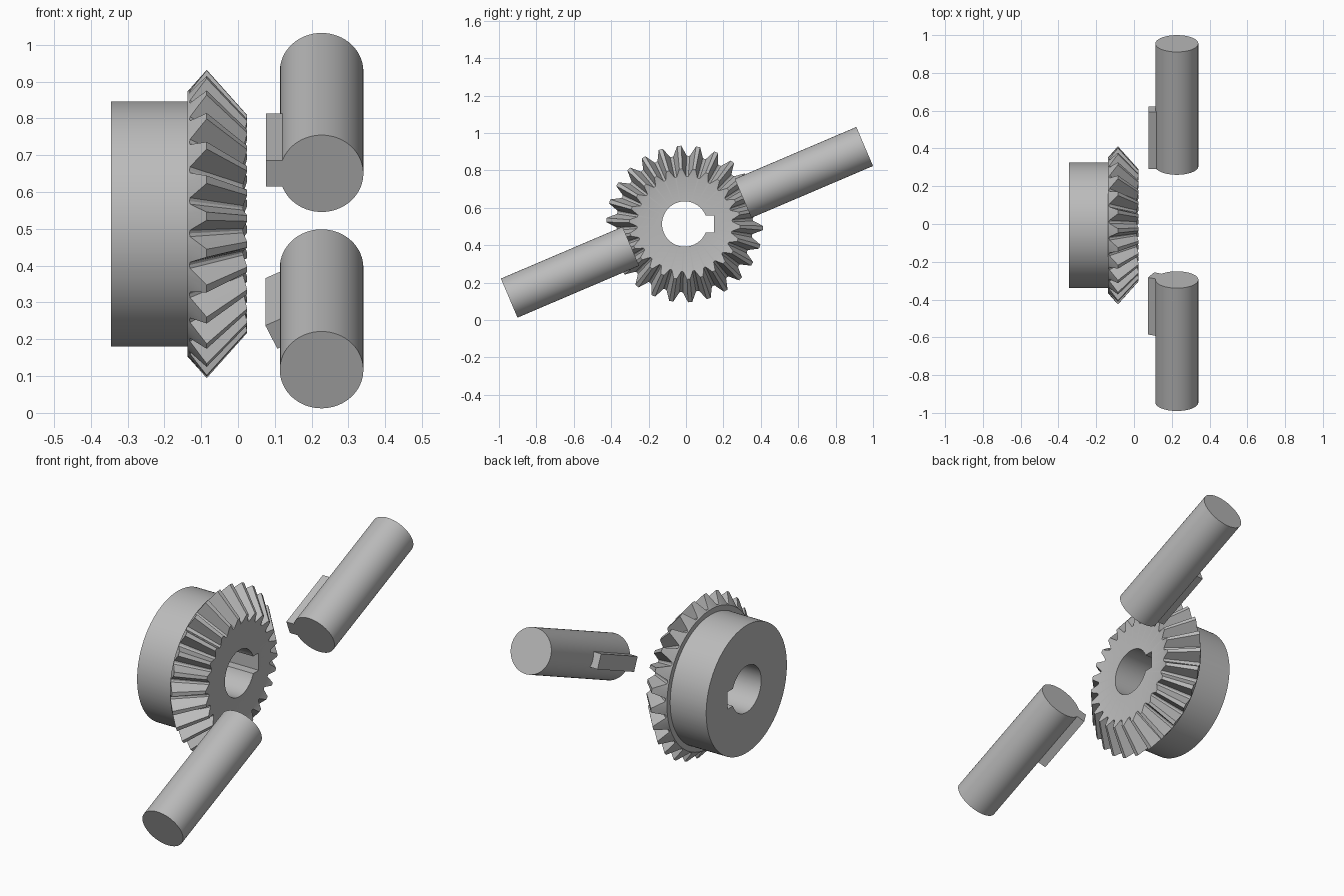
import bpy, bmesh, math
from mathutils import Matrix, Vector

if "Cube" in bpy.data.objects:
    bpy.data.objects.remove(bpy.data.objects["Cube"])

steel = bpy.data.materials.new("grey steel")
steel.use_nodes = True
GREY = (0.5, 0.5, 0.5, 1)
steel.diffuse_color = GREY
steel.node_tree.nodes["Principled BSDF"].inputs["Base Color"].default_value = GREY

CENTRE_Y, CENTRE_Z = -0.007, 0.513
TEETH = 26
PHASE = math.radians(94)
TILT = math.radians(23.1)


def finish(name, bm, matrix=None):
    bmesh.ops.recalc_face_normals(bm, faces=bm.faces)
    mesh = bpy.data.meshes.new(name)
    bm.to_mesh(mesh)
    bm.free()
    mesh.materials.append(steel)
    ob = bpy.data.objects.new(name, mesh)
    bpy.context.collection.objects.link(ob)
    if matrix:
        ob.matrix_world = matrix
    return ob


def smooth(ob):
    bpy.ops.object.select_all(action='DESELECT')
    ob.select_set(True)
    bpy.context.view_layer.objects.active = ob
    bpy.ops.object.shade_smooth_by_angle(angle=math.radians(28))


def box(name, lo, hi, matrix=None):
    bm = bmesh.new()
    lo, hi = Vector(lo), Vector(hi)
    bmesh.ops.create_cube(bm, size=1)
    for v in bm.verts:
        v.co = Vector(l + (h - l) * (c + 0.5) for l, h, c in zip(lo, hi, v.co))
    return finish(name, bm, matrix)


# Tooth outline: (fraction of pitch, fraction of tooth height)
TOOTH = [(-0.5, 0), (-0.40, 0.04), (-0.25, 0.5), (-0.11, 1),
         (0.11, 1), (0.25, 0.5), (0.40, 0.04)]
HEEL_ROOT, HEEL_TIP = Vector((-0.132, 0.364)), Vector((-0.085, 0.419))
TOE_ROOT, TOE_TIP = Vector((0.014, 0.254)), Vector((0.025, 0.296))


def section(height):
    """Closed (x, radius) loop of the gear body at one tooth height."""
    return [Vector((-0.345, 0.121)), Vector((-0.345, 0.333)),
            Vector((-0.137, 0.333)), Vector((-0.137, 0.360)),
            HEEL_ROOT.lerp(HEEL_TIP, height), TOE_ROOT.lerp(TOE_TIP, height),
            TOE_ROOT, Vector((0.014, 0.121))]


# Bevel gear: sections swept round the x axis
bm = bmesh.new()
loops = []
for t in range(TEETH):
    for frac, height in TOOTH:
        a = PHASE + (t + frac) * math.tau / TEETH
        loops.append([bm.verts.new((x, CENTRE_Y + r * math.cos(a), CENTRE_Z + r * math.sin(a)))
                      for x, r in section(height)])
for i, loop in enumerate(loops):
    nxt = loops[(i + 1) % len(loops)]
    for j in range(len(loop)):
        k = (j + 1) % len(loop)
        bm.faces.new((loop[j], loop[k], nxt[k], nxt[j]))
bmesh.ops.remove_doubles(bm, verts=bm.verts, dist=0.0001)
gear = finish("bevel_gear", bm)

# Keyway cut through the bore
cutter = box("keyway_cutter", (-0.5, CENTRE_Y + 0.05, CENTRE_Z - 0.045),
             (0.2, CENTRE_Y + 0.158, CENTRE_Z + 0.045))
cutter.hide_render = True
cut = gear.modifiers.new("keyway", 'BOOLEAN')
cut.operation, cut.solver, cut.object = 'DIFFERENCE', 'EXACT', cutter
bpy.context.view_layer.update()
bpy.context.view_layer.objects.active = gear
bpy.ops.object.modifier_apply(modifier=cut.name)
bpy.data.objects.remove(cutter)
smooth(gear)

# Two shafts, each with a key starting at its inner end
LENGTH, RADIUS = 0.707, 0.1135
KEY_LENGTH, KEY_HALF, KEY_TOP = 0.328, 0.038, 0.151
for name, side, inner, roll in (("back", 1, 0.305, 0), ("front", -1, 0.295, 25.5)):
    # Local z runs along the shaft outwards, local -x points at the gear side
    axis = Vector((0, side * math.cos(TILT), side * math.sin(TILT)))
    x = Vector((1, 0, 0))
    frame = Matrix((x, axis.cross(x), axis)).transposed().to_4x4()
    start = Vector((0.227, side * inner, 0.52 + side * inner * math.tan(TILT)))
    frame = Matrix.Translation(start) @ frame

    bm = bmesh.new()
    bmesh.ops.create_cone(bm, cap_ends=True, segments=64, radius1=RADIUS, radius2=RADIUS,
                          depth=LENGTH, matrix=Matrix.Translation((0, 0, LENGTH / 2)))
    smooth(finish(name + "_shaft", bm, frame))

    spin = Matrix.Rotation(math.radians(roll), 4, 'Z')
    box(name + "_key", (-KEY_TOP, -KEY_HALF, 0), (-0.08, KEY_HALF, KEY_LENGTH), frame @ spin)
